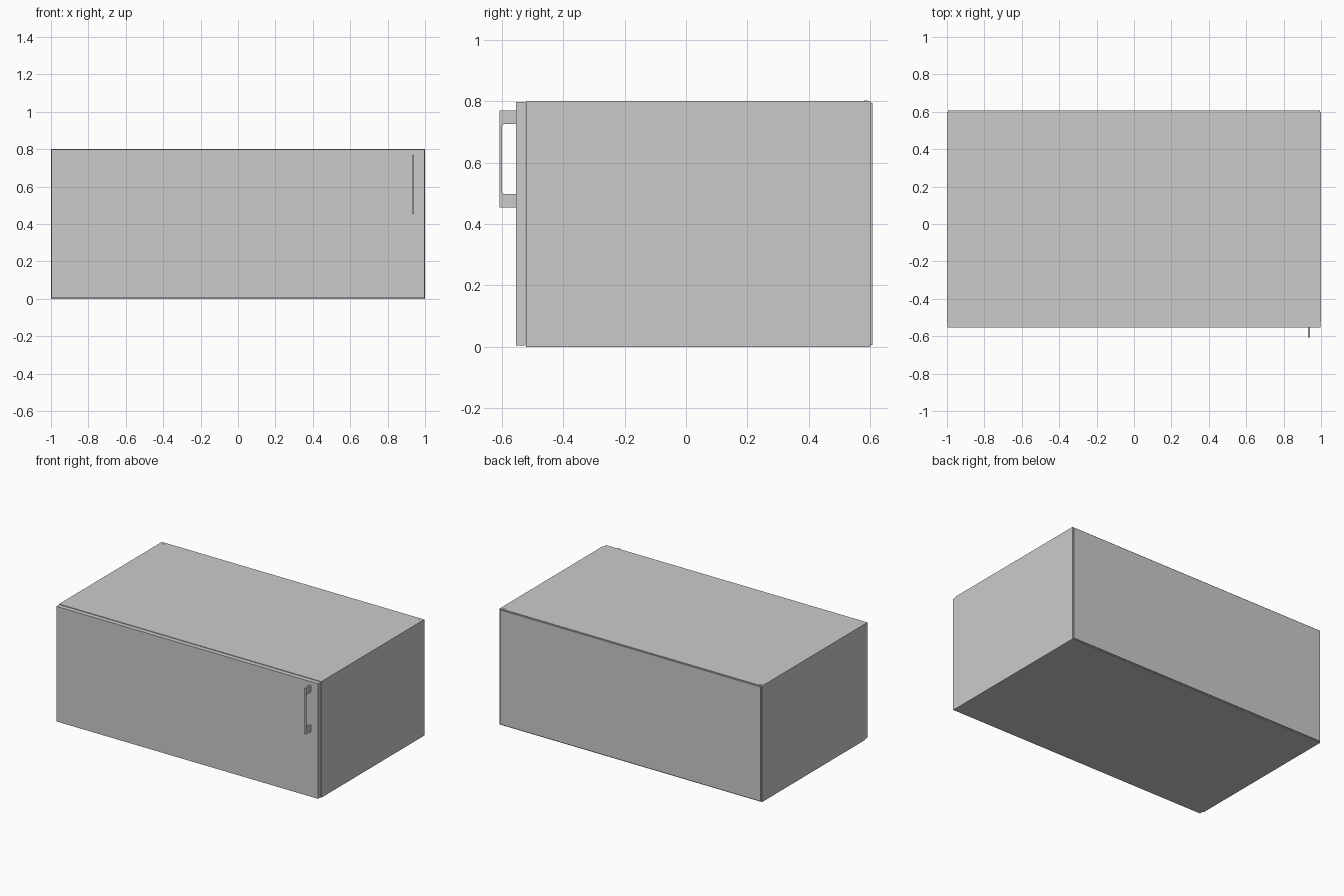
import bpy, bmesh
from mathutils import Vector

if "Cube" in bpy.data.objects:
    bpy.data.objects.remove(bpy.data.objects["Cube"])


def box(name, lo, hi, bevel=0.0):
    """Axis-aligned box between two corners."""
    lo, hi = Vector(lo), Vector(hi)
    bm = bmesh.new()
    bmesh.ops.create_cube(bm, size=1)
    for v in bm.verts:
        v.co = (lo + hi) / 2 + Vector(a * b for a, b in zip(v.co, hi - lo))
    if bevel:
        bmesh.ops.bevel(bm, geom=bm.edges[:], offset=bevel, segments=1, affect='EDGES')
    me = bpy.data.meshes.new(name)
    bm.to_mesh(me)
    bm.free()
    ob = bpy.data.objects.new(name, me)
    bpy.context.collection.objects.link(ob)
    return ob


W, H, T = 1.0, 0.8, 0.04          # half width, height, board thickness
FRONT, BACK = -0.52, 0.60         # carcass depth range

# Carcass: two sides, bottom and top
for side, s in (("left", -1), ("right", 1)):
    x0, x1 = sorted((s * W, s * (W - T)))
    box(f"{side}_side", (x0, FRONT, 0), (x1, BACK, H))
box("bottom_panel", (-W + T, FRONT, 0), (W - T, BACK, T))
box("top_panel", (-W + T, FRONT, H - T), (W - T, BACK, H))

# Thin back panel, slightly inset from the carcass outline
box("back_panel", (-W + 0.006, BACK, 0.006), (W - 0.006, 0.607, H - 0.006))

# Door, slightly smaller than the carcass
box("door", (-W + 0.003, -0.553, 0.004), (W - 0.003, FRONT - 0.002, H - 0.003))

# Small fixing plugs in the rear top corners
for side, s in (("left", -1), ("right", 1)):
    box(f"{side}_fixing", (s * 0.975 - 0.009, 0.579, H - 0.02),
        (s * 0.975 + 0.009, 0.590, H + 0.001))

# Pull handle: flat U profile extruded across x, with eased inner corners
profile = [(-0.553, 0.453), (-0.607, 0.453), (-0.607, 0.770), (-0.553, 0.770),
           (-0.553, 0.725), (-0.594, 0.725), (-0.598, 0.721),
           (-0.598, 0.502), (-0.594, 0.498), (-0.553, 0.498)]
bm = bmesh.new()
face = bm.faces.new([bm.verts.new((0.930, y, z)) for y, z in profile])
ext = bmesh.ops.extrude_face_region(bm, geom=[face])
bmesh.ops.translate(bm, vec=(0.012, 0, 0),
                    verts=[g for g in ext["geom"] if isinstance(g, bmesh.types.BMVert)])
bmesh.ops.recalc_face_normals(bm, faces=bm.faces[:])
me = bpy.data.meshes.new("handle")
bm.to_mesh(me)
bm.free()
bpy.context.collection.objects.link(bpy.data.objects.new("handle", me))
